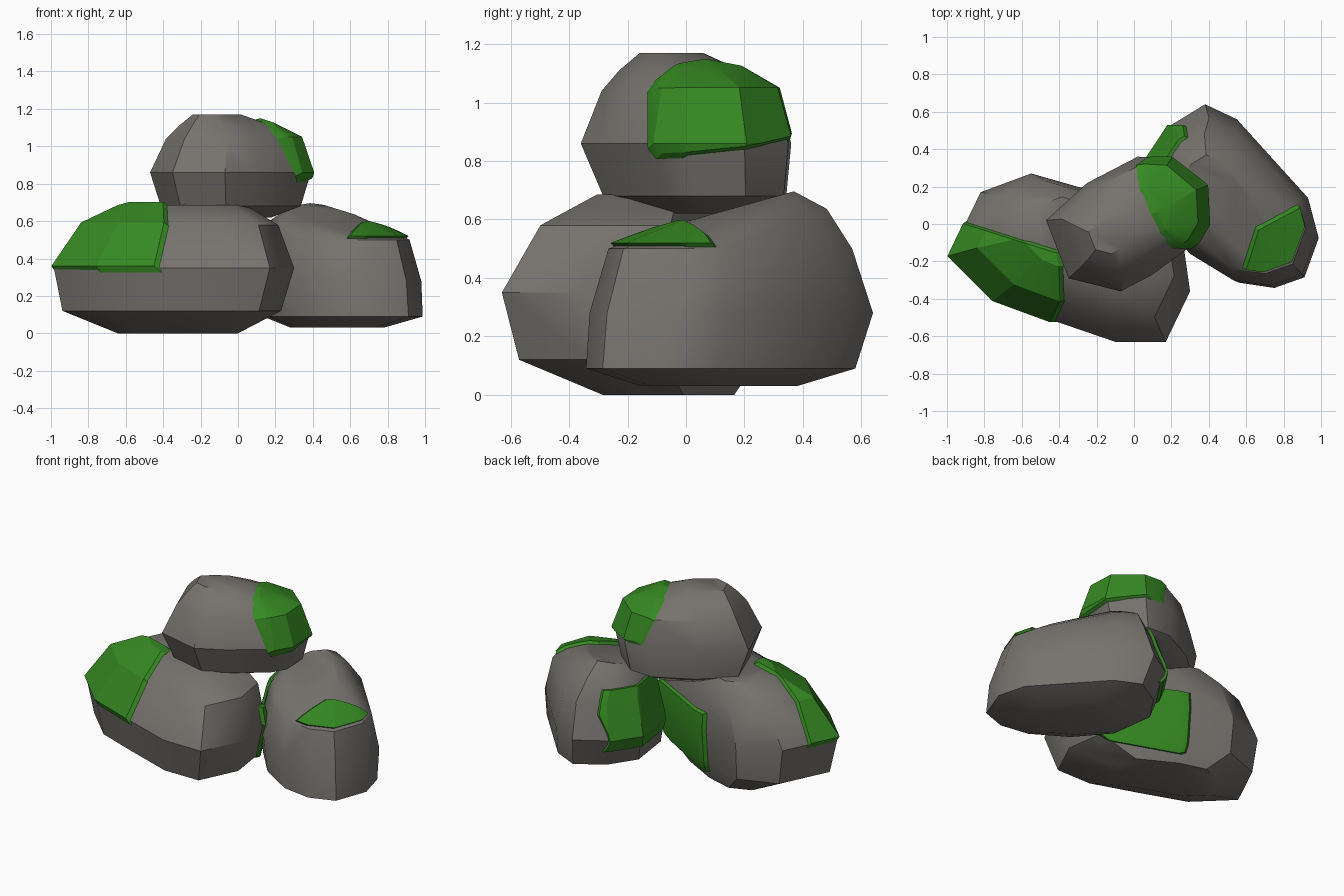
import bpy, bmesh, math
from mathutils import Vector

if "Cube" in bpy.data.objects:
    bpy.data.objects.remove(bpy.data.objects["Cube"])


def material(name, rgb):
    m = bpy.data.materials.new(name)
    m.diffuse_color = (*rgb, 1)
    m.use_nodes = True
    m.node_tree.nodes["Principled BSDF"].inputs["Base Color"].default_value = m.diffuse_color
    return m


STONE = material("grey stone", (0.18, 0.17, 0.155))
MOSS = material("green moss", (0.036, 0.25, 0.016))


def finish(bm, name, mat, angle):
    bmesh.ops.recalc_face_normals(bm, faces=bm.faces)
    me = bpy.data.meshes.new(name)
    bm.to_mesh(me)
    bm.free()
    me.materials.append(mat)
    ob = bpy.data.objects.new(name, me)
    bpy.context.collection.objects.link(ob)
    bpy.ops.object.select_all(action='DESELECT')
    ob.select_set(True)
    bpy.context.view_layer.objects.active = ob
    bpy.ops.object.shade_smooth_by_angle(angle=math.radians(angle))


def rock_hull(outline, centre, rings, tilt=0.0):
    """Convex boulder: the outline repeated at each ring (z, scale, dx, dy)."""
    bm = bmesh.new()
    cx, cy = centre
    for z, s, dx, dy in rings:
        for x, y in outline:
            t = tilt * (y - cy) if z > 0.55 else 0
            bm.verts.new((cx + dx + (x - cx) * s, cy + dy + (y - cy) * s, z + t))
    bmesh.ops.convex_hull(bm, input=bm.verts)
    bmesh.ops.delete(bm, geom=[v for v in bm.verts if not v.link_faces], context='VERTS')
    bmesh.ops.recalc_face_normals(bm, faces=bm.faces)
    return bm


def above(z):
    return Vector((0, 0, z)), Vector((0, 0, 1))


def below(z):
    return Vector((0, 0, z)), Vector((0, 0, -1))


def side(x, y, nx, ny):
    return Vector((x, y, 0)), Vector((nx, ny, 0))


def slope(co, no):
    return Vector(co), Vector(no)


def moss_patch(rock, name, *planes, lift=0.018):
    """Lifted piece of the rock surface, kept on the positive side of each plane."""
    bm = rock.copy()
    bm.normal_update()
    mid = sum((v.co for v in bm.verts), Vector()) / len(bm.verts)
    moves = [(v, v.normal * lift) for v in bm.verts]
    for v, d in moves:
        v.co += d
    for co, no in planes:
        bmesh.ops.bisect_plane(bm, geom=bm.verts[:] + bm.edges[:] + bm.faces[:],
                               plane_co=co, plane_no=no, clear_inner=True)
    # rim folding down into the stone
    rim = [e for e in bm.edges if e.is_boundary]
    patch_mid = sum((v.co for v in bm.verts), Vector()) / len(bm.verts)
    inward = (mid - patch_mid).normalized() * 0.045
    out = bmesh.ops.extrude_edge_only(bm, edges=rim)
    for v in out["geom"]:
        if isinstance(v, bmesh.types.BMVert):
            v.co += inward + (v.co - patch_mid) * 0.03
    finish(bm, name, MOSS, 20)


# left boulder
left = rock_hull(
    outline=[(-.985, -.17), (-.82, .17), (-.55, .27), (-.2, .17), (.26, -.08),
             (.3, -.36), (.17, -.63), (-.1, -.63), (-.45, -.51), (-.75, -.4)],
    centre=(-.36, -.2),
    rings=[(0, .5, .03, .13), (.12, .91, -.01, .02), (.35, 1, 0, 0),
           (.58, .81, .04, .05), (.685, .5, .07, .11)])
moss_patch(left, "left_rock_front_moss", above(.36), side(-.4, -.16, -.3, -.95),
           slope((-.45, -.52, .36), (-.9, -.2, .3)))
moss_patch(left, "left_rock_back_moss", above(.02), below(.45), side(-.26, 0, 1, 0),
           side(-.09, .075, .45, .89))
finish(left, "left_rock", STONE, 35)

# right boulder
right = rock_hull(
    outline=[(.38, .64), (.55, .56), (.75, .32), (.93, .14), (.98, -.05), (.9, -.27),
             (.73, -.33), (.53, -.3), (.3, -.16), (.12, .05), (.08, .35), (.2, .53)],
    centre=(.53, .13), tilt=.12,
    rings=[(.03, .55, 0, -.03), (.09, .95, .03, -.035), (.28, 1, 0, 0),
           (.5, .86, 0, 0), (.575, .69, -.05, 0), (.635, .43, -.08, .02)])
moss_patch(right, "right_rock_side_moss", above(.2), below(.57), side(.28, .4, -1, -.15),
           side(0, .06, 0, 1), side(0, .53, 0, -1))
moss_patch(right, "right_rock_front_moss", above(.52), side(.67, -.03, .47, -.88),
           side(.63, -.15, .95, -.3))
finish(right, "right_rock", STONE, 35)

# top boulder
top = rock_hull(
    outline=[(-.47, .02), (-.25, .22), (.02, .36), (.2, .35), (.38, .2), (.39, 0),
             (.33, -.1), (.1, -.27), (-.07, -.36), (-.35, -.29), (-.4, -.15)],
    centre=(-.03, 0),
    rings=[(.62, .5, 0, .05), (.68, .87, 0, .03), (.86, 1, 0, 0),
           (1.04, .83, .01, .01), (1.11, .58, -.03, -.02), (1.17, .3, -.08, -.05)])
moss_patch(top, "top_rock_moss", slope((0, 0, .87), (.1, -.1, 1)),
           slope((.14, .1, 1.08), (.8, .36, .4)))
finish(top, "top_rock", STONE, 35)
